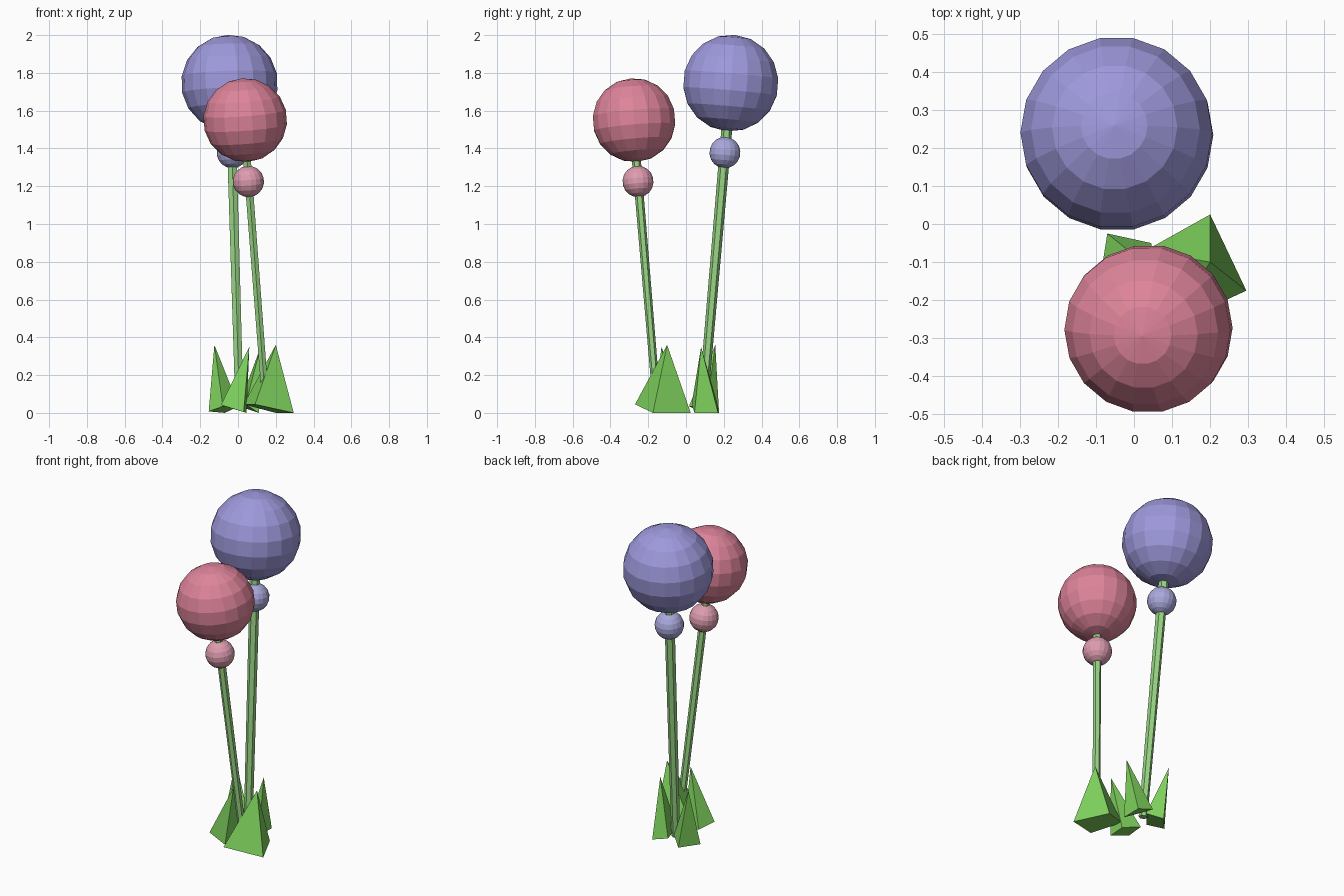
import bpy, bmesh
from mathutils import Vector, Matrix
from math import pi

if "Cube" in bpy.data.objects:
    bpy.data.objects.remove(bpy.data.objects["Cube"])


def material(name, rgb):
    def lin(c):
        c /= 255
        return c / 12.92 if c <= 0.04045 else ((c + 0.055) / 1.055) ** 2.4
    m = bpy.data.materials.new(name)
    m.diffuse_color = (*[lin(c) for c in rgb], 1)
    m.use_nodes = True
    m.node_tree.nodes["Principled BSDF"].inputs["Base Color"].default_value = m.diffuse_color
    return m


LEAF = material("leaf green", (128, 212, 94))
STEM = material("stem green", (152, 212, 132))
PURPLE = material("purple", (158, 153, 220))
PALE_PURPLE = material("pale purple", (170, 168, 220))
PINK = material("rose pink", (222, 132, 154))
PALE_PINK = material("pale pink", (222, 156, 176))


def finish(bm, name, mat):
    bmesh.ops.recalc_face_normals(bm, faces=bm.faces)
    me = bpy.data.meshes.new(name)
    bm.to_mesh(me)
    bm.free()
    me.materials.append(mat)
    bpy.context.collection.objects.link(bpy.data.objects.new(name, me))


def tilt(axis):
    return Vector((0, 0, 1)).rotation_difference(axis).to_matrix().to_4x4()


def ball(name, centre, radius, axis, mat):
    bm = bmesh.new()
    place = Matrix.Translation(centre) @ tilt(axis) @ Matrix.Rotation(pi / 2, 4, 'Z')
    bmesh.ops.create_uvsphere(bm, u_segments=18, v_segments=9, radius=radius, matrix=place)
    finish(bm, name, mat)


def stem(name, base, top, r_base, r_top):
    base, top = Vector(base), Vector(top)
    axis = top - base
    bm = bmesh.new()
    bmesh.ops.create_cone(bm, cap_ends=True, segments=6, radius1=r_base, radius2=r_top,
                          depth=axis.length,
                          matrix=Matrix.Translation((base + top) / 2) @ tilt(axis))
    finish(bm, name, STEM)
    return axis


def leaf(name, corners, apex):
    bm = bmesh.new()
    ring = [bm.verts.new(c) for c in corners]
    tip = bm.verts.new(apex)
    bm.faces.new(ring)
    for i in range(4):
        bm.faces.new((ring[i], ring[(i + 1) % 4], tip))
    finish(bm, name, LEAF)


# Tall purple flower
axis = stem("tall_stem", (0.008, 0.088, 0.02), (-0.037, 0.22, 1.55), 0.025, 0.029)
ball("tall_flower_head", (-0.045, 0.237, 1.746), 0.256, axis, PURPLE)
ball("tall_flower_bud", (-0.03, 0.206, 1.378), 0.083, axis, PALE_PURPLE)

# Short pink flower
axis = stem("short_stem", (0.148, -0.153, 0.03), (0.043, -0.268, 1.4), 0.021, 0.024)
ball("short_flower_head", (0.038, -0.275, 1.55), 0.222, axis, PINK)
ball("short_flower_bud", (0.055, -0.254, 1.225), 0.083, axis, PALE_PINK)

# Four leaning pyramid leaves
leaf("right_leaf", [(0.2, 0.025, 0), (0.295, -0.175, 0), (0.09, -0.27, 0.045),
                    (0.03, -0.07, 0.045)], (0.2, -0.1, 0.36))
leaf("front_leaf", [(0.045, -0.05, 0), (0.03, -0.17, 0.005), (-0.09, -0.15, 0.042),
                    (-0.07, -0.025, 0.035)], (0.06, -0.13, 0.35))
leaf("left_leaf", [(-0.07, 0.175, 0), (-0.155, 0.08, 0.008), (-0.08, 0.015, 0.035),
                   (0.005, 0.11, 0.035)], (-0.125, 0.155, 0.36))
leaf("back_leaf", [(0.11, 0.045, 0), (0.112, 0.17, 0), (0.004, 0.17, 0.035),
                   (0.04, 0.03, 0.045)], (0.12, 0.08, 0.35))
